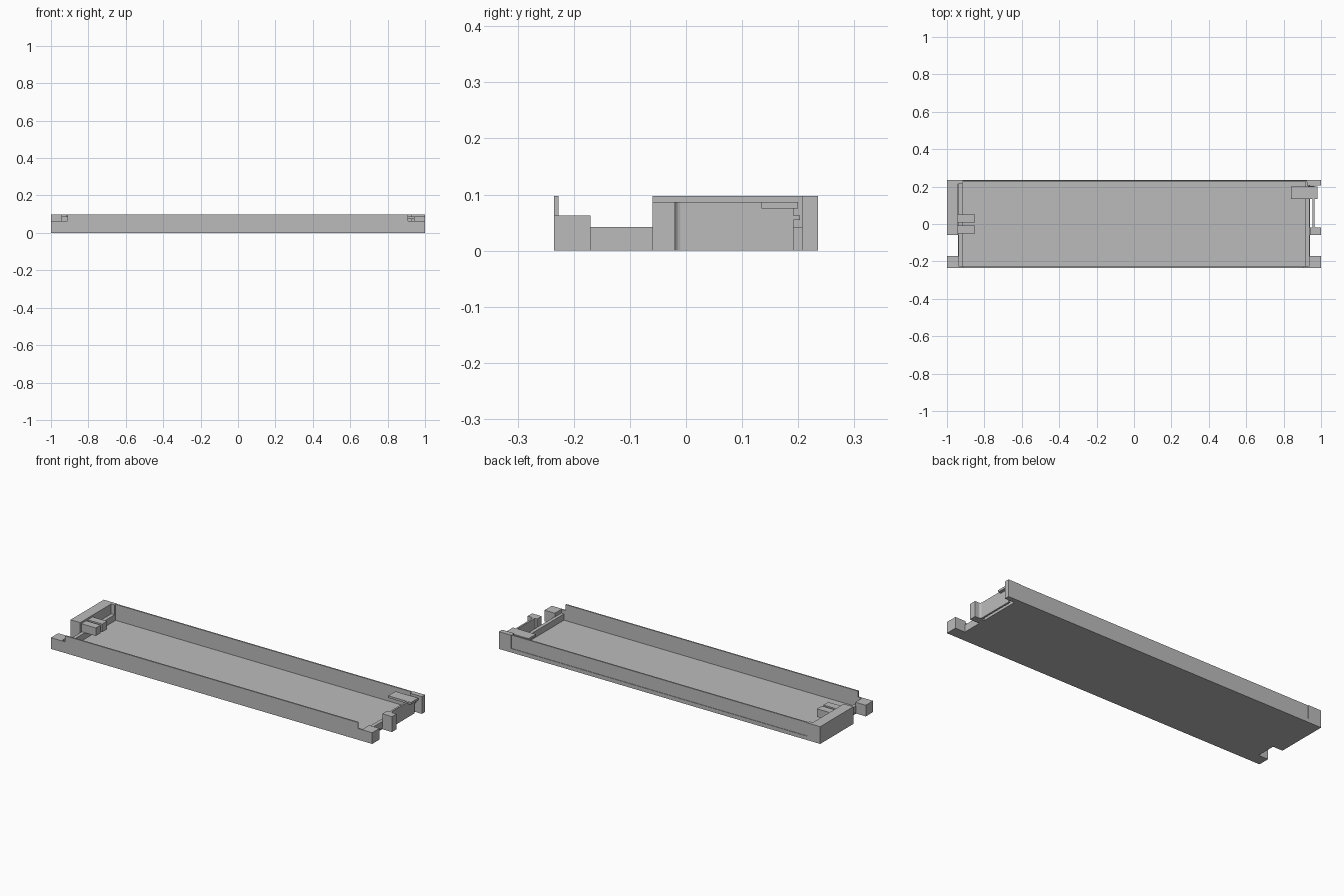
import bpy, bmesh, math

if "Cube" in bpy.data.objects:
    bpy.data.objects.remove(bpy.data.objects["Cube"])

grey = bpy.data.materials.new("plain grey")
grey.diffuse_color = (0.5, 0.5, 0.5, 1)
grey.use_nodes = True
grey.node_tree.nodes["Principled BSDF"].inputs["Base Color"].default_value = grey.diffuse_color


def finish(name, bm):
    me = bpy.data.meshes.new(name)
    bmesh.ops.recalc_face_normals(bm, faces=bm.faces)
    bm.to_mesh(me)
    bm.free()
    me.materials.append(grey)
    ob = bpy.data.objects.new(name, me)
    bpy.context.collection.objects.link(ob)
    return ob


def box(name, x, y, z):
    """Box from (min, max) pairs."""
    bm = bmesh.new()
    bmesh.ops.create_cube(bm, size=1)
    for v in bm.verts:
        v.co = [r[0] if c < 0 else r[1] for c, r in zip(v.co, (x, y, z))]
    return finish(name, bm)


def prism(name, pts, axis, lo, hi):
    """Extrude a 2D outline along axis 1 (y) or 2 (z)."""
    bm = bmesh.new()
    place = (lambda a, b: (a, lo, b)) if axis == 1 else (lambda a, b: (a, b, lo))
    f = bm.faces.new([bm.verts.new(place(*p)) for p in pts])
    r = bmesh.ops.extrude_face_region(bm, geom=[f])
    vec = [0, 0, 0]
    vec[axis] = hi - lo
    bmesh.ops.translate(bm, vec=vec, verts=[v for v in r["geom"] if isinstance(v, bmesh.types.BMVert)])
    return finish(name, bm)


W, H, LOW, MID = 0.235, 0.097, 0.042, 0.063

# Tray floor
box("floor", (-0.94, 0.94), (-W, W), (0, 0.007))

# Front wall, lowered at both ends
prism("front_wall", [(-1, 0), (1, 0), (1, MID), (0.91, MID), (0.91, H),
                     (-0.912, H), (-0.912, MID), (-1, MID)], 1, -W, -W + 0.008)
# Back wall with a slightly proud base strip
box("back_wall", (-0.94, 0.94), (W - 0.011, W - 0.003), (0, H))
box("back_base_strip", (-0.94, 0.94), (W - 0.008, W), (0, 0.022))

# Low end walls and front corner blocks on both ends
for side, s in (("left", -1), ("right", 1)):
    box(side + "_end_wall", sorted((s * 0.918, s * 0.938)), (-W, W - 0.005), (0, LOW))
    box(side + "_front_corner", sorted((s * 0.935, s)), (-W, -0.17), (0, MID))

# Left end block with a raised back corner
box("left_block", (-1, -0.94), (-0.06, W), (0, H))
box("left_back_corner", (-0.945, -0.918), (W - 0.02, W), (0, H))

# Pair of clip tabs on the left block
box("clip_tab_rear", (-0.945, -0.85), (0.007, 0.05), (LOW, 0.087))
box("clip_tab_front", (-0.945, -0.85), (-0.05, -0.007), (LOW, 0.087))

# Right end posts
box("right_back_post", (0.925, 1), (0.207, W), (0, H))
fillet = [(0.965 + 0.012 * (1 - math.cos(a)), -0.008 - 0.012 * math.sin(a))
          for a in [math.pi / 2 * i / 6 for i in range(7)]]
post = prism("right_middle_post", [(0.94, -0.06), (1, -0.06), (1, -0.02)] + fillet[::-1]
             + [(0.955, -0.008), (0.955, -0.02), (0.94, -0.02)], 2, 0, 0.087)

# Flexible latch panel, its thumb tab and small hook
box("latch_panel", (0.955, 0.965), (-0.02, 0.192), (0, 0.087))
box("latch_tab", (0.84, 0.982), (0.135, 0.2), (0.075, 0.087))
box("latch_hook", (0.93, 0.965), (0.19, 0.203), (0.055, MID))
